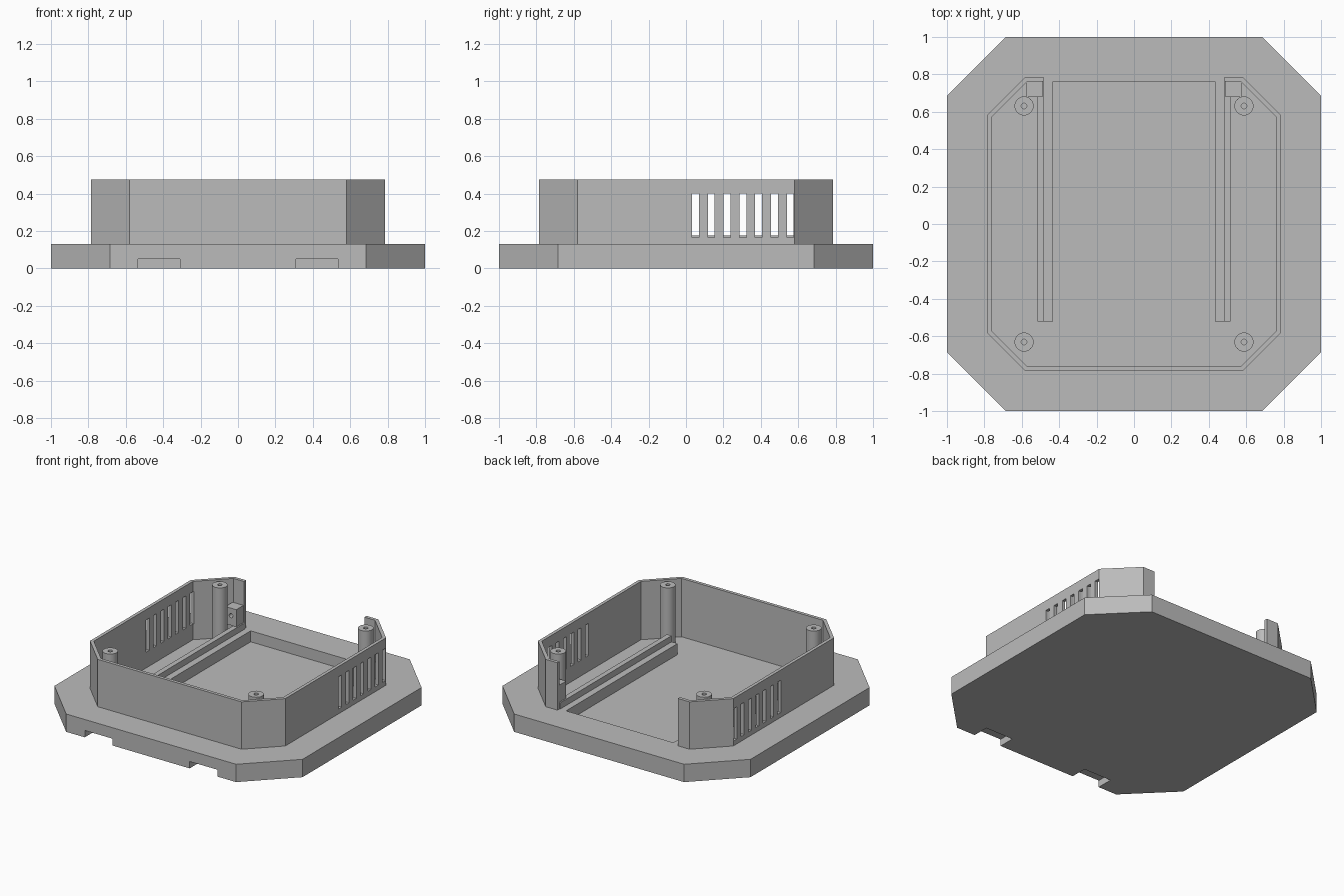
import bpy
import bmesh

cube = bpy.data.objects.get("Cube")
if cube:
    bpy.data.objects.remove(cube, do_unlink=True)

grey = bpy.data.materials.new("plain_grey")
grey.use_nodes = True
COLOUR = (0.5, 0.5, 0.5, 1)
grey.diffuse_color = COLOUR
grey.node_tree.nodes["Principled BSDF"].inputs["Base Color"].default_value = COLOUR

FLOOR, DECK, TOP = 0.05, 0.13, 0.475
INNER = (0.763, 0.57)


def finish(name, bm):
    bmesh.ops.recalc_face_normals(bm, faces=bm.faces)
    mesh = bpy.data.meshes.new(name)
    bm.to_mesh(mesh)
    bm.free()
    mesh.materials.append(grey)
    obj = bpy.data.objects.new(name, mesh)
    bpy.context.collection.objects.link(obj)
    return obj


def prism(name, points, z0, z1):
    """Extrude a flat outline from z0 to z1."""
    bm = bmesh.new()
    face = bm.faces.new([bm.verts.new((x, y, z0)) for x, y in points])
    out = bmesh.ops.extrude_face_region(bm, geom=[face])
    tops = [v for v in out["geom"] if isinstance(v, bmesh.types.BMVert)]
    bmesh.ops.translate(bm, verts=tops, vec=(0, 0, z1 - z0))
    return finish(name, bm)


def octagon(name, half, flat, z0, z1):
    h, f = half, flat
    pts = [(f, -h), (h, -f), (h, f), (f, h), (-f, h), (-h, f), (-h, -f), (-f, -h)]
    return prism(name, pts, z0, z1)


def box(name, x0, x1, y0, y1, z0, z1):
    return prism(name, [(x0, y0), (x1, y0), (x1, y1), (x0, y1)], z0, z1)


def cylinder(name, x, y, r, z0, z1):
    bm = bmesh.new()
    bmesh.ops.create_cone(bm, cap_ends=True, segments=32, radius1=r, radius2=r, depth=z1 - z0)
    bmesh.ops.translate(bm, verts=bm.verts, vec=(x, y, (z0 + z1) / 2))
    return finish(name, bm)


def cut(target, cutters):
    """Subtract each cutter, bake the result and remove the cutters."""
    for c in cutters:
        mod = target.modifiers.new("cut", "BOOLEAN")
        mod.operation, mod.solver, mod.object = "DIFFERENCE", "EXACT", c
    bpy.context.view_layer.update()
    graph = bpy.context.evaluated_depsgraph_get()
    mesh = bpy.data.meshes.new_from_object(target.evaluated_get(graph))
    target.modifiers.clear()
    target.data = mesh
    for c in cutters:
        bpy.data.objects.remove(c, do_unlink=True)


def smooth(obj):
    for o in bpy.context.selected_objects:
        o.select_set(False)
    obj.select_set(True)
    bpy.context.view_layer.objects.active = obj
    bpy.ops.object.shade_smooth_by_angle()


# Base plate with sunken floor and two notches under the front edge
plate = octagon("base_plate", 1, 0.685, 0, DECK)
notches = [box("notch_cutter", s * 0.423 - 0.112, s * 0.423 + 0.112, -1.1, -0.88, -0.1, 0.05)
           for s in (-1, 1)]
cut(plate, [octagon("floor_cutter", *INNER, FLOOR, 1)] + notches)

# Thin wall, open at the back, with a row of vents through both sides
wall = octagon("wall", 0.787, 0.58, DECK, TOP)
vents = [box("vent_cutter", -1, 1, 0.032 + i * 0.0845, 0.069 + i * 0.0845, 0.165, 0.4)
         for i in range(7)]
cut(wall, [octagon("inside_cutter", *INNER, 0, 1),
           box("opening_cutter", -0.485, 0.485, 0.6, 1, 0, 1)] + vents)

for side, s in (("left", 1), ("right", -1)):
    # Stepped rail: a low inner ledge beside a taller outer strip
    xs = sorted((s * 0.48, s * 0.517))
    box(side + "_rail", *xs, -0.52, 0.763, FLOOR, 0.175)
    xs = sorted((s * 0.432, s * 0.48))
    box(side + "_rail_ledge", *xs, -0.52, 0.763, FLOOR, DECK)

    # Small block with a screw hole, against the back wall
    xs = sorted((s * 0.49, s * 0.577))
    block = box(side + "_block", *xs, 0.68, 0.765, 0.175, 0.3)
    drill = cylinder("drill_cutter", 0, 0, 0.015, -0.05, 0.05)
    drill.rotation_euler.x = 1.5708
    drill.location = (s * 0.533, 0.68, 0.245)
    cut(block, [drill])

    # Screw posts
    for end, t in (("front", -1), ("back", 1)):
        post = cylinder(f"{end}_{side}_post", s * 0.588, t * 0.631, 0.051, FLOOR, TOP)
        cut(post, [cylinder("post_hole_cutter", s * 0.588, t * 0.631, 0.015, 0.3, 1)])
        smooth(post)
